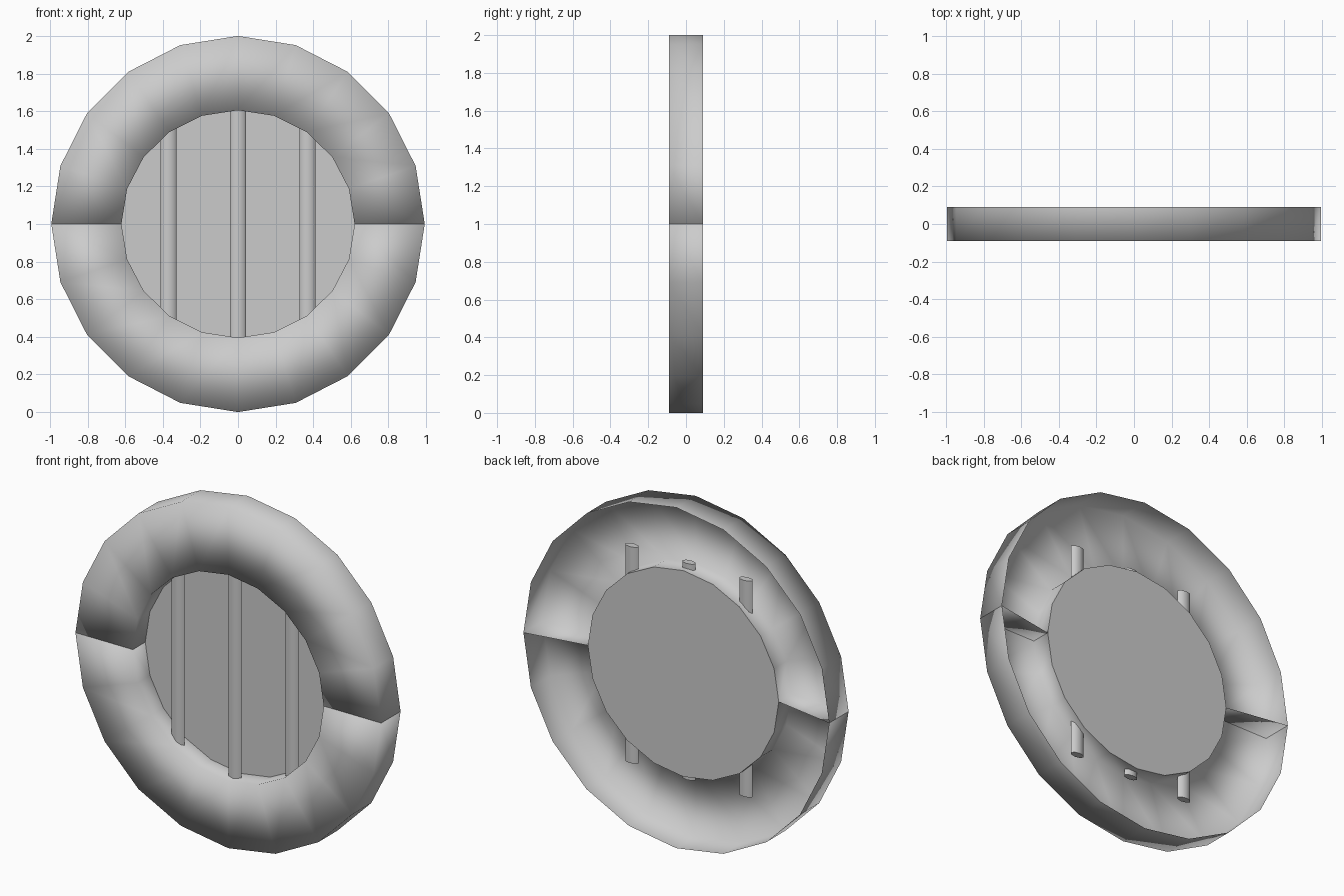
import bpy, bmesh, math

cube = bpy.data.objects.get("Cube")
if cube:
    bpy.data.objects.remove(cube, do_unlink=True)

grey = bpy.data.materials.new("light grey")
grey.use_nodes = True
colour = (0.6, 0.6, 0.6, 1)
grey.diffuse_color = colour
grey.node_tree.nodes["Principled BSDF"].inputs["Base Color"].default_value = colour

SEGMENTS = 20
FRONT, BACK, PANE_Y = -0.09, 0.09, 0.025
OUTER, INNER = (0.993, 1.0), (0.62, 0.605)


def ellipse_point(radii, y, step):
    a = 2 * math.pi * step / SEGMENTS
    return (radii[0] * math.cos(a), y, 1 + radii[1] * math.sin(a))


def finish(name, bm, smooth=True):
    bmesh.ops.recalc_face_normals(bm, faces=bm.faces)
    mesh = bpy.data.meshes.new(name)
    bm.to_mesh(mesh)
    bm.free()
    mesh.materials.append(grey)
    for p in mesh.polygons:
        p.use_smooth = smooth
    obj = bpy.data.objects.new(name, mesh)
    bpy.context.collection.objects.link(obj)
    return obj


# Half rings: channels open at the back, walled off at both ends
def half_ring(name, start):
    bm = bmesh.new()
    section = [(OUTER, BACK), (OUTER, FRONT), (INNER, FRONT), (INNER, PANE_Y)]
    rows = [[bm.verts.new(ellipse_point(r, y, start + i)) for r, y in section]
            for i in range(SEGMENTS // 2 + 1)]
    for a, b in zip(rows, rows[1:]):
        for j in range(len(section) - 1):
            bm.faces.new((a[j], a[j + 1], b[j + 1], b[j]))
    bm.faces.new(rows[0])
    bm.faces.new(rows[-1])
    finish(name, bm)


half_ring("upper_ring", 0)
half_ring("lower_ring", SEGMENTS // 2)

# Flat pane closing the opening
bm = bmesh.new()
bm.faces.new([bm.verts.new(ellipse_point(INNER, PANE_Y, i)) for i in range(SEGMENTS)])
finish("pane", bm, smooth=False)

# Three upright bars, running into the hollow of the ring
for name, x in (("right_bar", -0.37), ("middle_bar", 0), ("left_bar", 0.37)):
    bm = bmesh.new()
    bmesh.ops.create_cone(bm, cap_ends=True, segments=8, radius1=1, radius2=1, depth=1)
    bmesh.ops.scale(bm, vec=(0.043, 0.022, 1.27), verts=bm.verts)
    bmesh.ops.translate(bm, vec=(x, -0.028, 1), verts=bm.verts)
    bar = finish(name, bm)
    bpy.context.view_layer.objects.active = bar
    bar.select_set(True)
    bpy.ops.object.shade_smooth_by_angle(angle=math.radians(60))
    bar.select_set(False)
